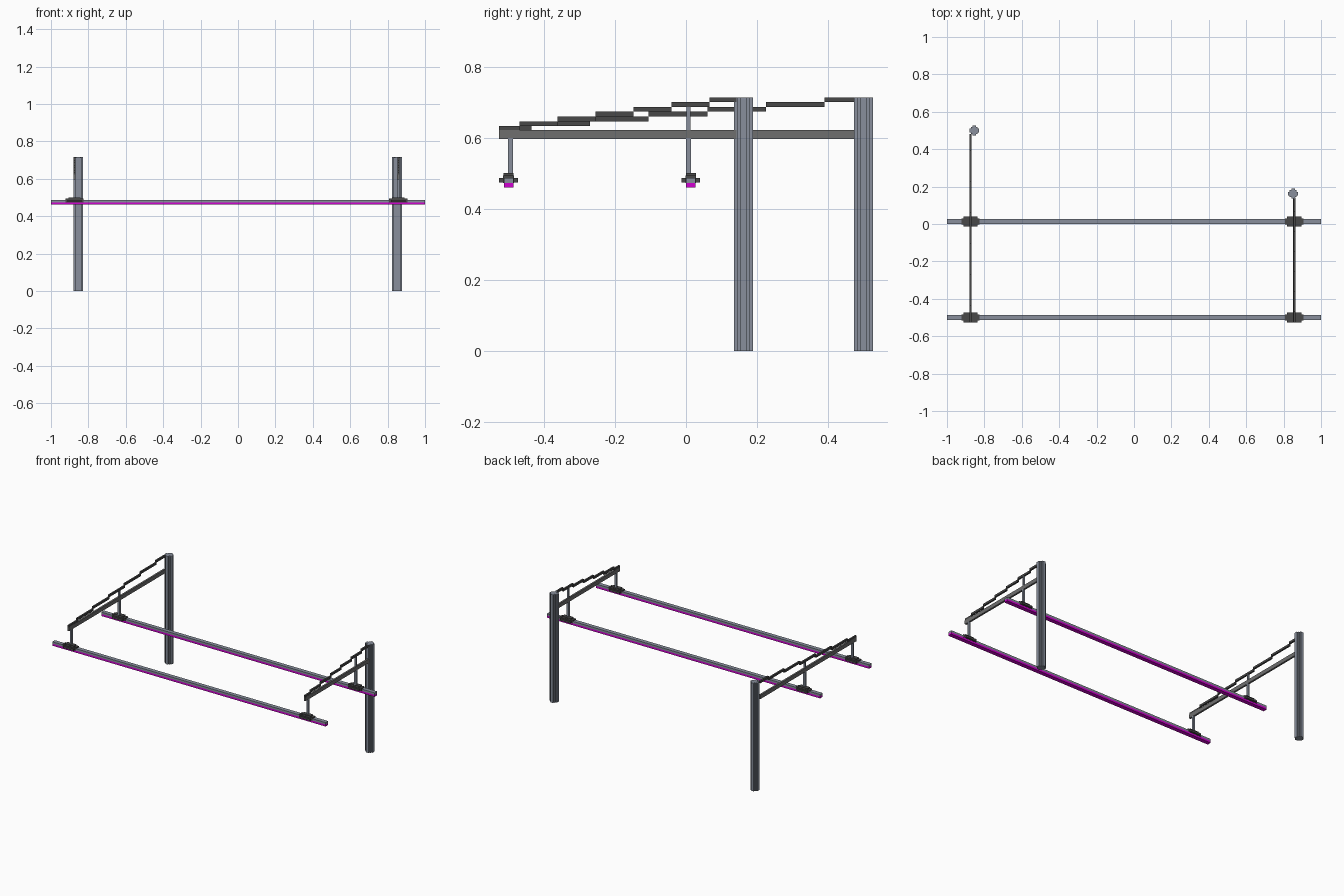
import bpy

cube = bpy.data.objects.get("Cube")
if cube:
    bpy.data.objects.remove(cube)


def material(name, rgb):
    """Flat material from sRGB 0-255 values."""
    lin = [((c / 255 + 0.055) / 1.055) ** 2.4 if c > 10 else c / 255 / 12.92 for c in rgb]
    m = bpy.data.materials.new(name)
    m.use_nodes = True
    m.diffuse_color = (*lin, 1)
    bsdf = next(n for n in m.node_tree.nodes if n.type == 'BSDF_PRINCIPLED')
    bsdf.inputs["Base Color"].default_value = (*lin, 1)
    return m


STEEL = material("blue grey steel", (136, 143, 156))
BEAM = material("mid grey", (110, 110, 110))
DARK = material("dark grey", (72, 72, 72))
MAGENTA = material("magenta", (208, 0, 208))

FACES = [(0, 3, 2, 1), (4, 5, 6, 7), (0, 1, 5, 4), (1, 2, 6, 5), (2, 3, 7, 6), (3, 0, 4, 7)]


def boxes(name, mat, spans):
    """One object from boxes given as (x0, x1, y0, y1, z0, z1)."""
    verts, faces = [], []
    for x0, x1, y0, y1, z0, z1 in spans:
        n = len(verts)
        verts += [(x, y, z) for z in (z0, z1)
                  for x, y in ((x0, y0), (x1, y0), (x1, y1), (x0, y1))]
        faces += [tuple(i + n for i in f) for f in FACES]
    me = bpy.data.meshes.new(name)
    me.from_pydata(verts, [], faces)
    me.materials.append(mat)
    ob = bpy.data.objects.new(name, me)
    bpy.context.collection.objects.link(ob)
    return ob


def centred(x, y, w, d, z0, z1):
    return (x - w / 2, x + w / 2, y - d / 2, y + d / 2, z0, z1)


FRONT, TOP = -0.527, 0.715
RAILS = {"front": (-0.50, -0.494), "rear": (0.0135, 0.007)}   # rail y, hanger y

# side, arm x, post x, post y, last step start, step length
SIDES = [("right", -0.874, -0.854, 0.50, 0.39, 0.165),
         ("left", 0.857, 0.851, 0.162, 0.066, 0.107)]

for side, x, px, py, last, step in SIDES:
    # Post with stepped cross-shaped section
    boxes(side + "_post", STEEL, [centred(px, py, w, d, 0, TOP - e) for w, d, e in
                                  ((0.053, 0.020, 0), (0.020, 0.053, 0), (0.037, 0.037, 0.0005))])
    # Horizontal arm
    boxes(side + "_arm", BEAM, [(x - 0.006, x + 0.006, FRONT, py - 0.02, 0.597, 0.623)])
    # Stepped stay climbing from the arm tip to the post top
    stay = []
    for i in range(7):
        z1 = TOP - 0.0135 * i
        y0 = FRONT if i == 6 else last - step * i
        y1 = py - 0.02 if i == 0 else last - step * (i - 1)
        stay.append((x - 0.0055, x + 0.0055, y0, y1, z1 - 0.0137, z1))
    boxes(side + "_stay", DARK, stay)

    for row, (ry, hy) in RAILS.items():
        # Hanger from rail to arm; the rear one reaches the stay
        spans = [centred(x, hy, 0.013, 0.014, 0.49, 0.60)]
        if row == "rear":
            spans.append(centred(x, hy, 0.010, 0.011, 0.60, 0.69 if side == "left" else 0.663))
        boxes(f"{side}_{row}_hanger", STEEL, spans)
        # Clamp
        boxes(f"{side}_{row}_clamp", DARK, [
            centred(x, ry, 0.076, 0.053, 0.4745, 0.4875),
            centred(x, ry, 0.098, 0.030, 0.474, 0.494),
            centred(x, ry, 0.066, 0.028, 0.49, 0.501)])

# Rails with a glowing strip underneath
for row, (ry, hy) in RAILS.items():
    boxes(row + "_rail", STEEL, [centred(0, ry, 2.0, 0.027, 0.474, 0.487)])
    boxes(row + "_light_strip", MAGENTA, [centred(0, ry, 2.0, 0.027, 0.461, 0.474)])
